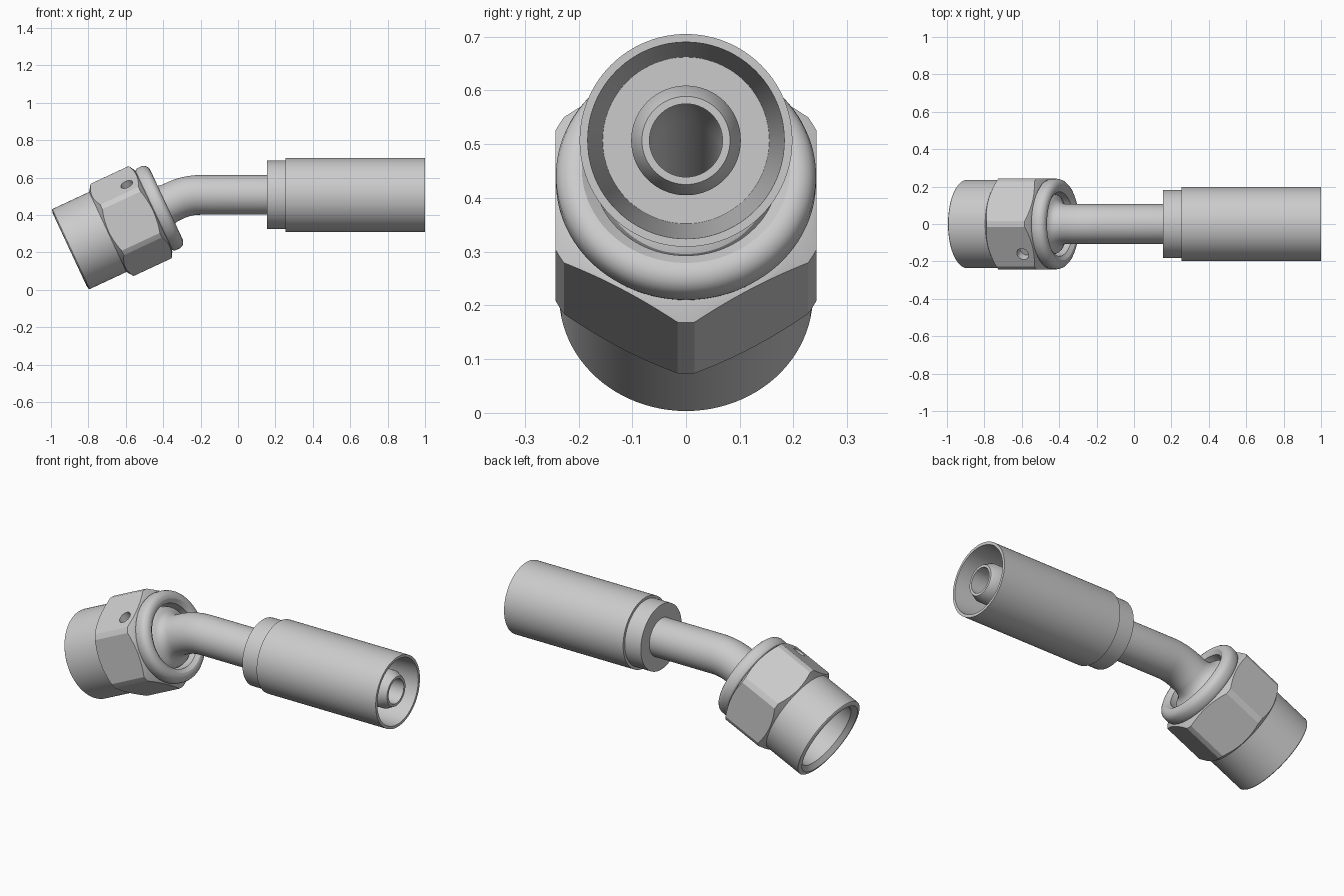
import bpy, bmesh, math
from mathutils import Vector, Matrix

if "Cube" in bpy.data.objects:
    bpy.data.objects.remove(bpy.data.objects["Cube"])

TILT = math.radians(25)
END_X, END_Z = -0.90, 0.214      # centre of the nut's open face
AXIS_Z = 0.507                   # height of the straight tube axis
SEGS = 96


def along_nut(t, r):
    """Ring at distance t from the open nut face."""
    return (END_X + t * math.cos(TILT), END_Z + t * math.sin(TILT), TILT, r)


def along_tube(x, r):
    return (x, AXIS_Z, 0.0, r)


def loft(name, stations, segs=SEGS, closed=True):
    """Skin rings (x, z, tilt, radius); closed joins last ring to first."""
    bm = bmesh.new()
    rings = []
    for x, z, tilt, r in stations:
        n = Vector((-math.sin(tilt), 0, math.cos(tilt)))
        side = Vector((0, -1, 0))
        ring = []
        for i in range(segs):
            a = 2 * math.pi * i / segs
            ring.append(bm.verts.new(Vector((x, 0, z)) + r * (math.cos(a) * n + math.sin(a) * side)))
        rings.append(ring)
    pairs = list(zip(rings, rings[1:]))
    if closed:
        pairs.append((rings[-1], rings[0]))
    else:
        bm.faces.new(rings[0])
        bm.faces.new(rings[-1])
    for p, q in pairs:
        for i in range(segs):
            j = (i + 1) % segs
            bm.faces.new((p[i], p[j], q[j], q[i]))
    return finish(name, bm)


def finish(name, bm):
    bmesh.ops.recalc_face_normals(bm, faces=bm.faces)
    mesh = bpy.data.meshes.new(name)
    bm.to_mesh(mesh)
    bm.free()
    ob = bpy.data.objects.new(name, mesh)
    bpy.context.collection.objects.link(ob)
    return ob


def activate(ob):
    bpy.ops.object.select_all(action='DESELECT')
    ob.select_set(True)
    bpy.context.view_layer.objects.active = ob


def cut(ob, cutter, operation):
    cutter.hide_render = True
    mod = ob.modifiers.new("cut", 'BOOLEAN')
    mod.operation = operation
    mod.solver = 'EXACT'
    mod.object = cutter
    activate(ob)
    bpy.ops.object.modifier_apply(modifier=mod.name)
    bpy.data.objects.remove(cutter)


def smooth(ob, degrees=32):
    activate(ob)
    bpy.ops.object.shade_smooth_by_angle(angle=math.radians(degrees))


# Swivel nut: turned profile trimmed to a hexagon
nut = loft("swivel_nut", [along_nut(t, r) for t, r in [
    (0, .213), (0.004, .232), (0.008, .236), (.225, .236), (.25, .272), (.475, .272),
    (.492, .243), (.496, .232), (.501, .238), (.511, .242), (.538, .242),
    (.551, .238), (.561, .230), (.568, .219), (.571, .206), (.570, .194),
    (.555, .172), (.40, .172), (.38, .19), (.025, .19)]])
hexagon = loft("hex_cutter", [along_nut(-.1, .2806), along_nut(.7, .2806)], segs=6, closed=False)
cut(nut, hexagon, 'INTERSECT')

# Small blind hole in one upper flat
frame = Matrix(((-math.sin(TILT), 0, math.cos(TILT), END_X),
                (0, -1, 0, 0),
                (math.cos(TILT), 0, math.sin(TILT), END_Z),
                (0, 0, 0, 1)))
normal = Vector((math.cos(math.radians(30)), 0.5, 0))
spot = Matrix.Translation(Vector((.186, .16, .424)))
turn = normal.to_track_quat('Z', 'Y').to_matrix().to_4x4()
bm = bmesh.new()
bmesh.ops.create_cone(bm, cap_ends=True, segments=32, radius1=.034, radius2=.034,
                      depth=.09, matrix=frame @ spot @ turn)
cut(nut, finish("hole_cutter", bm), 'DIFFERENCE')
smooth(nut, 28)

# Bent stem: seat head, bend, straight tube, hose nipple and through bore
BEND_R, BORE = 0.32, 0.068
corner_x = END_X + (AXIS_Z - END_Z) / math.tan(TILT)
bend_x = corner_x + BEND_R * math.tan(TILT / 2)


def bend(r, steps=14):
    return [(bend_x - BEND_R * math.sin(a), AXIS_Z - BEND_R + BEND_R * math.cos(a), a, r)
            for a in (TILT * (1 - i / steps) for i in range(steps + 1))]


stem = [along_nut(t, r) for t, r in [
    (.28, BORE), (.28, .09), (.34, .163), (.515, .163), (.530, .157), (.538, .146),
    (.544, .133), (.553, .121), (.567, .112), (.585, .107), (.60, .106)]]
stem += bend(.106)
stem += [along_tube(x, r) for x, r in [
    (.25, .106), (.29, .102), (.95, .102), (.99, .082), (.99, BORE)]]
stem += bend(BORE)[::-1]
smooth(loft("bent_stem", stem))

# Crimp sleeve with stepped collar and tapered hose cavity
smooth(loft("crimp_sleeve", [along_tube(x, r) for x, r in [
    (1.0, .183), (1.0, .198), (.255, .198), (.255, .183), (.155, .183),
    (.155, .09), (.30, .09), (.30, .155)]]))
